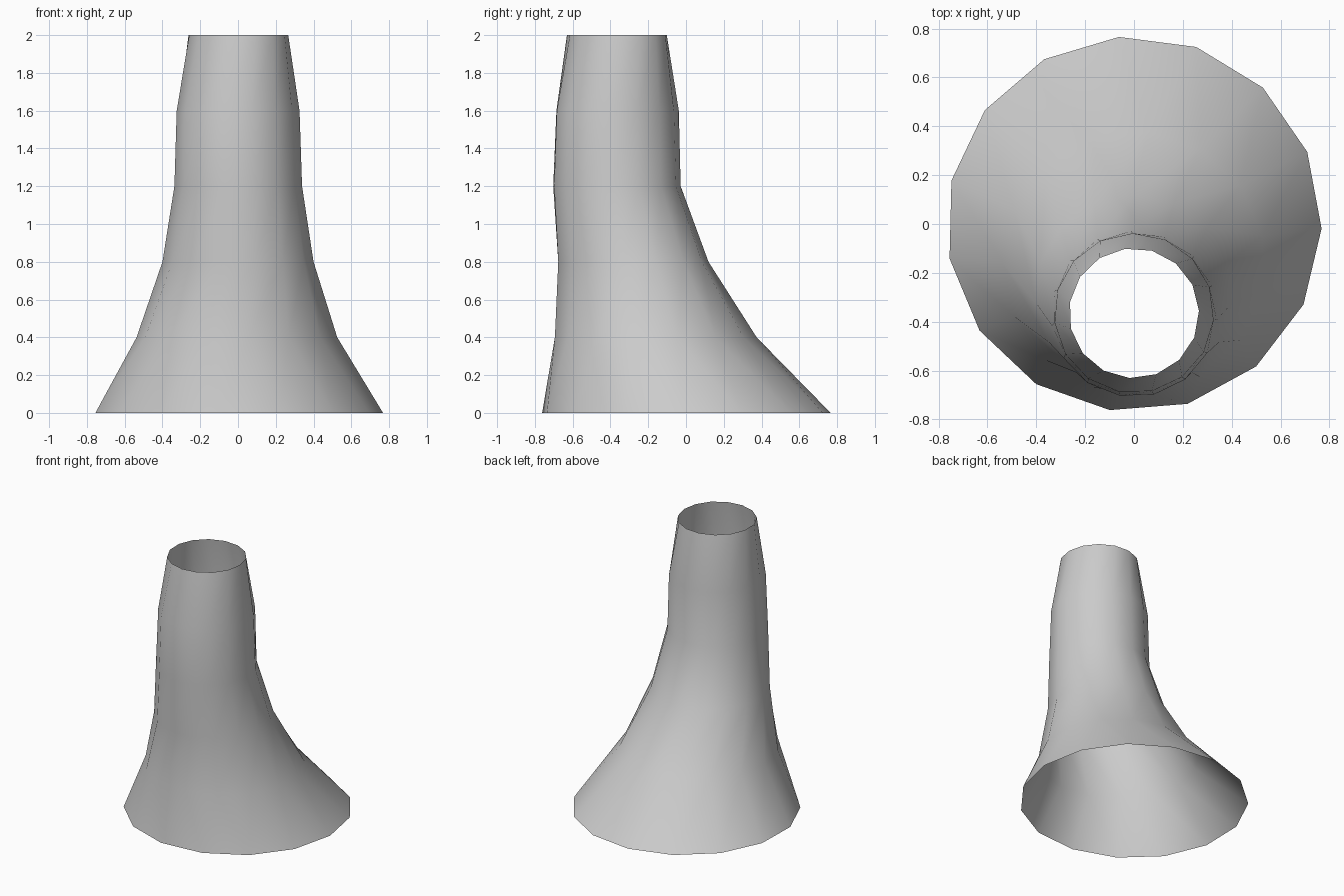
import bpy
import bmesh
from math import cos, sin, radians, tau

default = bpy.data.objects.get("Cube")
if default:
    bpy.data.objects.remove(default)

SIDES = 15

# Cross-sections: height, centre y, radius, twist in degrees
SECTIONS = [
    (0.0, 0.0, 0.768, -1.4),
    (0.4, -0.16, 0.537, -12),
    (0.8, -0.283, 0.402, -6),
    (1.2, -0.368, 0.34, -4),
    (1.6, -0.365, 0.327, -5),
    (2.0, -0.365, 0.266, 2),
]

# Plain grey surface
grey = bpy.data.materials.new("light_grey")
grey.use_nodes = True
colour = (0.6, 0.6, 0.6, 1)
grey.diffuse_color = colour
grey.node_tree.nodes["Principled BSDF"].inputs["Base Color"].default_value = colour

# Open flared tube, lofted ring by ring
bm = bmesh.new()
rings = []
for z, cy, radius, twist in SECTIONS:
    angles = [radians(twist) + tau * i / SIDES for i in range(SIDES)]
    rings.append([bm.verts.new((radius * cos(a), cy + radius * sin(a), z)) for a in angles])
for low, high in zip(rings, rings[1:]):
    for i in range(SIDES):
        j = (i + 1) % SIDES
        bm.faces.new((low[i], low[j], high[j], high[i])).smooth = True

mesh = bpy.data.meshes.new("flared_tube")
bm.to_mesh(mesh)
bm.free()
mesh.materials.append(grey)
tube = bpy.data.objects.new("flared_tube", mesh)
bpy.context.collection.objects.link(tube)
